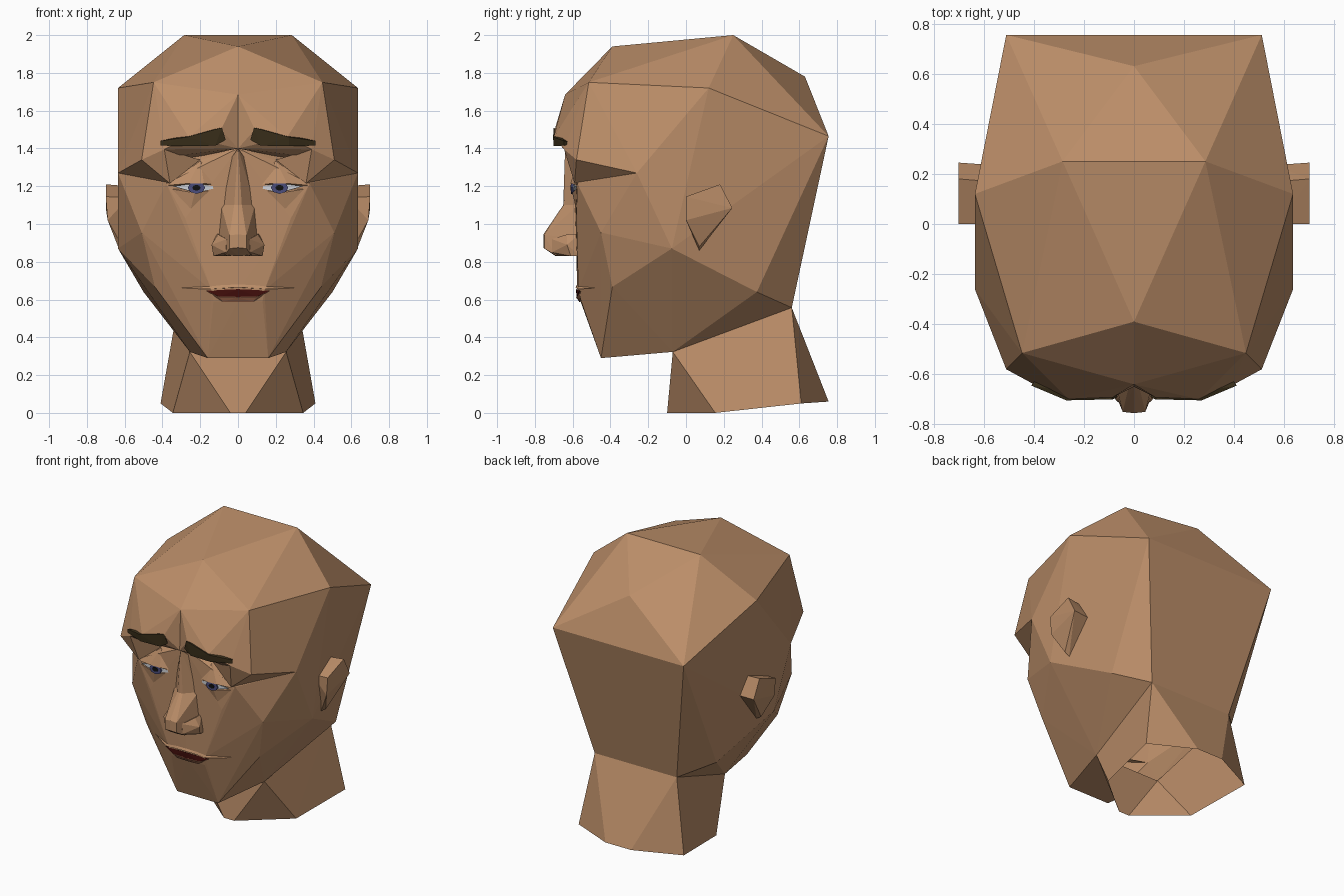
import bpy, bmesh, math


def material(name, rgb):
    m = bpy.data.materials.new(name)
    m.diffuse_color = (*rgb, 1)
    return m


SKIN = material("skin", (0.50, 0.27, 0.14))
HAIR = material("brow_hair", (0.04, 0.027, 0.01))
DARK = material("mouth_dark", (0.05, 0.004, 0.003))
LIP = material("lip", (0.42, 0.17, 0.09))
WHITE = material("eye_white", (0.62, 0.64, 0.68))
BLUE = material("iris_blue", (0.07, 0.075, 0.2))
BLACK = material("pupil_black", (0.005, 0.005, 0.005))


def half_hull(name, points, mat, openings=()):
    """Faceted hull of the right half, open on the centre plane, then mirrored."""
    bm = bmesh.new()
    for p in points:
        bm.verts.new(p)
    bmesh.ops.convex_hull(bm, input=bm.verts[:])
    bmesh.ops.recalc_face_normals(bm, faces=bm.faces[:])
    tests = [lambda c: abs(c.x) < 1e-4, *openings]
    cut = [f for f in bm.faces
           if any(all(test(v.co) for v in f.verts) for test in tests)]
    bmesh.ops.delete(bm, geom=cut, context='FACES')
    loose = [v for v in bm.verts if not v.link_faces]
    bmesh.ops.delete(bm, geom=loose, context='VERTS')
    me = bpy.data.meshes.new(name)
    bm.to_mesh(me)
    bm.free()
    me.materials.append(mat)
    ob = bpy.data.objects.new(name, me)
    bpy.context.collection.objects.link(ob)
    mod = ob.modifiers.new("mirror", 'MIRROR')
    mod.use_clip = True
    return ob


# Landmarks shared by the cranium, the face and the neck
side_top = (.635, .12, 1.72)
temple = (.635, -.26, 1.27)
brow_mid, brow_side = (.39, -.645, 1.395), (.51, -.58, 1.34)
back_corner, back_mid = (.51, .755, 1.465), (0, .755, 1.465)
jaw_back, jaw_mid = (.255, -.07, .323), (0, -.07, .323)
nape, nape_mid = (.32, .56, .557), (0, .56, .557)

# Cranium with overhanging brow and a crease down the forehead
half_hull("cranium", [
    (.285, .25, 2.0), (0, .25, 2.0), (0, -.39, 1.94), (0, .63, 1.78),
    (.447, -.515, 1.75), side_top, back_corner, back_mid,
    (0, -.64, 1.685), (.09, -.695, 1.50), (.26, -.70, 1.46),
    brow_mid, (0, -.65, 1.40), brow_side, temple,
], SKIN)

# Outer brow, falling back to the eye corner
half_hull("outer_brow", [
    temple, brow_mid, brow_side, (.36, -.59, 1.215), (.20, -.565, 1.34),
    (.40, -.40, 1.30),
], SKIN)

# Face, jaw and lower skull, open where the neck joins
half_hull("face_and_jaw", [
    side_top, temple, back_corner, back_mid, jaw_back, jaw_mid, nape, nape_mid,
    (0, -.60, 1.40), (.19, -.56, 1.34), (.38, -.575, 1.215),
    (.28, -.58, 1.03), (.51, -.45, .955), (.635, -.075, .87),
    (.50, .375, .64), (.44, -.39, .667),
    (.12, -.577, .85), (0, -.577, .85), (.14, -.57, .65), (0, -.575, .65),
    (.13, -.555, .59), (0, -.558, .59), (.16, -.45, .29), (0, -.45, .29),
], SKIN, [lambda c: c.x < .33 and -.1 < c.y < .6 and c.z < .6])

# Neck, open at both ends
half_hull("neck", [
    jaw_back, jaw_mid, nape, nape_mid,
    (.04, -.10, 0), (0, -.10, 0), (.345, .155, 0),
    (.41, .61, .05), (.10, .755, .06), (0, .755, .06),
], SKIN, [lambda c: c.z > .3, lambda c: c.z < .1])

# Nose: bridge, ridge and nostril wings
half_hull("nose_bridge", [
    (0, -.64, 1.40), (0, -.625, 1.25), (0, -.65, 1.10), (.02, -.645, 1.10),
    (.05, -.57, 1.33), (.09, -.57, 1.10), (0, -.54, 1.10), (0, -.54, 1.38),
], SKIN)
half_hull("nose_ridge", [
    (0, -.65, 1.10), (.02, -.645, 1.10), (.09, -.57, 1.10), (0, -.54, 1.10),
    (0, -.755, .945), (.045, -.75, .94), (0, -.755, .875), (.045, -.75, .87),
    (0, -.69, .83), (.07, -.69, .835), (.105, -.57, .93), (0, -.54, .83),
], SKIN)
half_hull("nostril_wing", [
    (.06, -.71, .92), (.065, -.71, .85), (.105, -.63, .945), (.14, -.63, .89),
    (.13, -.61, .83), (.13, -.56, .83), (.11, -.56, .95), (.04, -.69, .83),
    (.03, -.56, .84),
], SKIN)

# Eyebrows
half_hull("eyebrow", [
    (.065, -.69, 1.445), (.085, -.70, 1.51), (.27, -.704, 1.46),
    (.41, -.645, 1.44), (.41, -.645, 1.415), (.27, -.70, 1.412),
    (.12, -.70, 1.415), (.12, -.62, 1.45), (.38, -.60, 1.43),
], HAIR)

# Eyes: white, lids, then iris and pupil discs
half_hull("eye_white", [
    (.10, -.585, 1.195), (.345, -.59, 1.20), (.22, -.602, 1.215),
    (.22, -.602, 1.165), (.22, -.54, 1.19),
], WHITE)
half_hull("upper_eyelid", [
    (.10, -.58, 1.205), (.18, -.612, 1.215), (.26, -.612, 1.215),
    (.37, -.58, 1.205), (.20, -.572, 1.335), (.22, -.54, 1.21),
], SKIN)
half_hull("lower_eyelid", [
    (.10, -.58, 1.185), (.35, -.58, 1.185), (.23, -.602, 1.165),
    (.25, -.582, 1.08), (.22, -.54, 1.17),
], SKIN)
for side, s in (("left", -1), ("right", 1)):
    for part, r, y, mat in (("iris", .046, -.598, BLUE), ("pupil", .022, -.601, BLACK)):
        bpy.ops.mesh.primitive_cylinder_add(
            vertices=8, radius=r, depth=.02, location=(s * .22, y, 1.192),
            rotation=(math.pi / 2, 0, 0))
        ob = bpy.context.object
        ob.name = f"{side}_{part}"
        ob.scale.y = .7
        ob.data.materials.append(mat)

# Mouth: dark slit, thin upper lip line running to the cheeks, lower lip
half_hull("mouth_opening", [
    (0, -.582, .655), (.17, -.565, .648), (.10, -.576, .615),
    (0, -.58, .612), (0, -.50, .63),
], DARK)
half_hull("upper_lip", [
    (0, -.585, .665), (.16, -.575, .655), (.44, -.391, .667),
    (.14, -.565, .685), (0, -.57, .69), (0, -.54, .66),
], SKIN)
half_hull("lower_lip", [
    (0, -.582, .612), (.10, -.577, .615), (.17, -.56, .646),
    (.08, -.562, .588), (0, -.565, .588), (0, -.50, .60),
], LIP)

# Ears
half_hull("ear", [
    (.70, 0, 1.145), (.70, .18, 1.21), (.70, .245, 1.085), (.69, 0, 1.02),
    (.58, 0, 1.14), (.58, .17, 1.20), (.56, .235, 1.08), (.60, .07, .86),
    (.635, .07, .88),
], SKIN)
